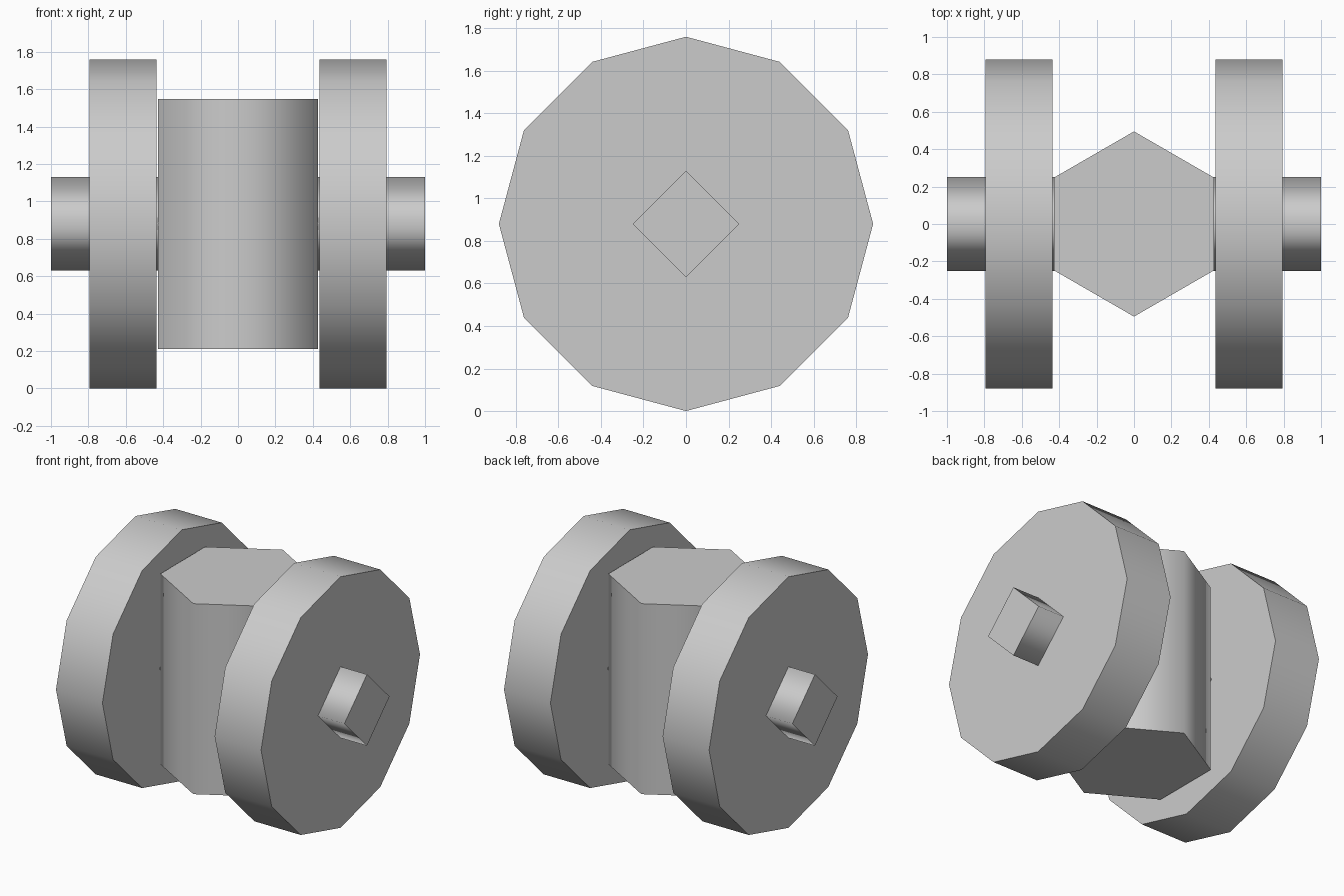
import bpy
from math import pi

cube = bpy.data.objects.get("Cube")
if cube:
    bpy.data.objects.remove(cube, do_unlink=True)

# One plain grey for every part
grey = bpy.data.materials.new("plain_grey")
grey.use_nodes = True
colour = (0.6, 0.6, 0.6, 1)
grey.diffuse_color = colour
grey.node_tree.nodes["Principled BSDF"].inputs["Base Color"].default_value = colour

AXLE_Z = 0.88


def prism(name, sides, radius, length, location, along_x):
    """Regular prism with smooth-shaded walls and flat, sharp-edged caps."""
    bpy.ops.mesh.primitive_cylinder_add(
        vertices=sides, radius=radius, depth=length, location=location,
        rotation=(0, pi / 2 if along_x else 0, 0))
    obj = bpy.context.object
    obj.name = name
    mesh = obj.data
    mesh.materials.append(grey)
    for face in mesh.polygons:
        face.use_smooth = abs(face.normal.z) < 0.5
    for edge in mesh.edges:
        a, b = (mesh.vertices[i].co.z for i in edge.vertices)
        edge.use_edge_sharp = abs(a - b) < 0.001
    return obj


# Upright hexagonal body between the wheels
prism("body", 6, 0.495, 1.335, (0, 0, AXLE_Z), False)

# Square axle running through everything
prism("axle", 4, 0.25, 2.0, (0, 0, AXLE_Z), True)

# Twelve-sided wheels
for side, x in (("left", 0.615), ("right", -0.615)):
    prism(side + "_wheel", 12, 0.88, 0.36, (x, 0, AXLE_Z), True)
